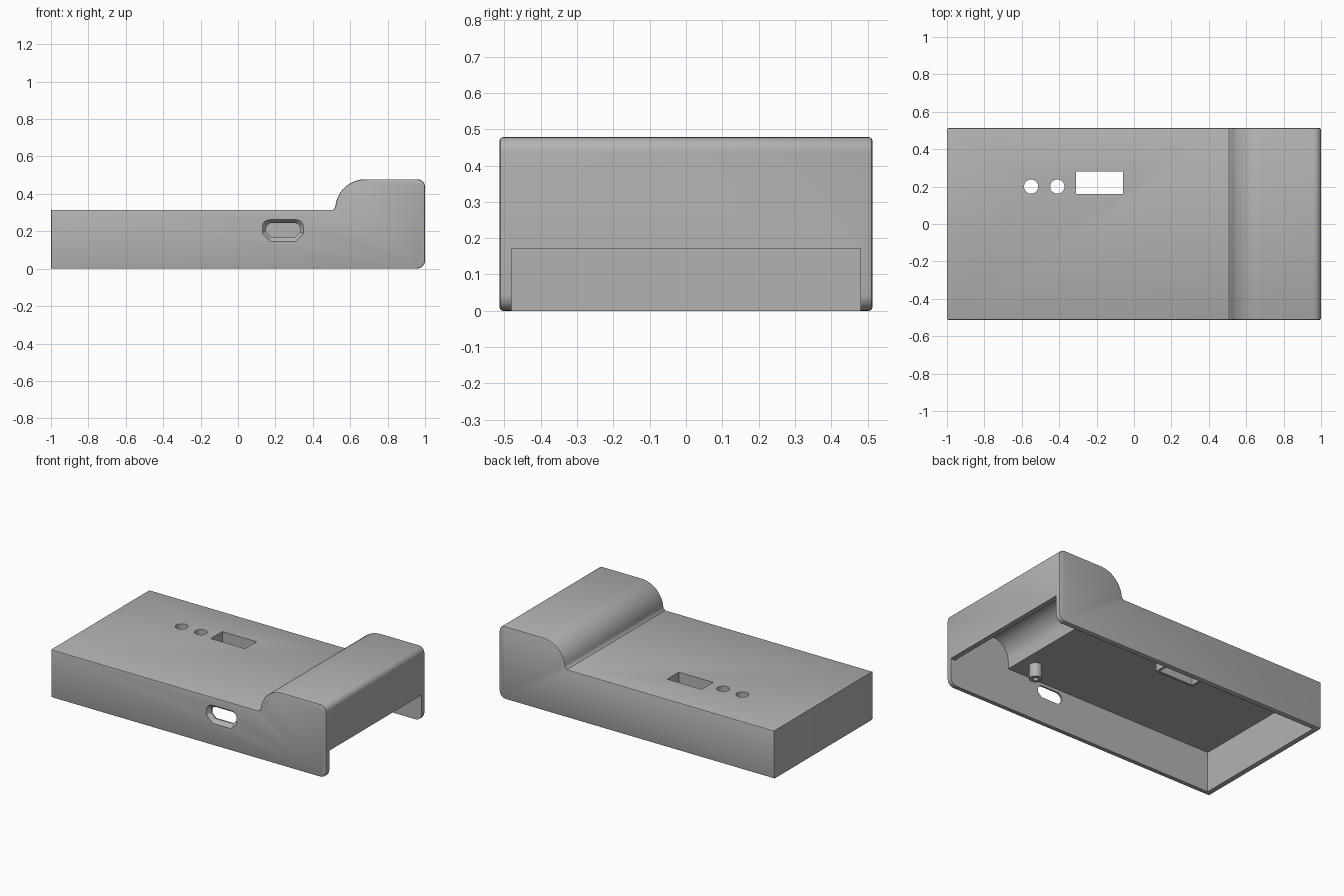
import bpy, bmesh, math

if "Cube" in bpy.data.objects:
    bpy.data.objects.remove(bpy.data.objects["Cube"], do_unlink=True)

GREY = (0.45, 0.45, 0.45, 1)
mat = bpy.data.materials.new("grey plastic")
mat.use_nodes = True
mat.diffuse_color = GREY
mat.node_tree.nodes["Principled BSDF"].inputs["Base Color"].default_value = GREY

HALF_Y, WALL = 0.513, 0.033
CEILING = 0.265


def arc(cx, cz, r, a0, a1, n=8):
    """Points along a circular arc, angles in degrees."""
    steps = [math.radians(a0 + (a1 - a0) * i / n) for i in range(n + 1)]
    return [(cx + r * math.cos(a), cz + r * math.sin(a)) for a in steps]


def loft(name, loops, bevel=0):
    """Solid through matching outlines, with optional bevel on both end rims."""
    bm = bmesh.new()
    rings = [[bm.verts.new(p) for p in loop] for loop in loops]
    n = len(rings[0])
    for a, b in zip(rings, rings[1:]):
        for i in range(n):
            j = (i + 1) % n
            bm.faces.new((a[i], a[j], b[j], b[i]))
    caps = [bm.faces.new(rings[0]), bm.faces.new(rings[-1])]
    bmesh.ops.recalc_face_normals(bm, faces=bm.faces)
    if bevel:
        rim = [e for f in caps for e in f.edges]
        bmesh.ops.bevel(bm, geom=rim, offset=bevel, segments=2,
                        profile=0.5, affect='EDGES')
    mesh = bpy.data.meshes.new(name)
    bm.to_mesh(mesh)
    bm.free()
    mesh.materials.append(mat)
    obj = bpy.data.objects.new(name, mesh)
    bpy.context.collection.objects.link(obj)
    return obj


def along_y(name, outline, y0, y1, bevel=0):
    return loft(name, [[(x, y, z) for x, z in outline] for y in (y0, y1)], bevel)


def along_z(name, outline, z0, z1):
    return loft(name, [[(x, y, z) for x, y in outline] for z in (z0, z1)])


def rect(x0, x1, y0, y1, grow=0):
    return [(x0 - grow, y0 - grow), (x1 + grow, y0 - grow),
            (x1 + grow, y1 + grow), (x0 - grow, y1 + grow)]


def circle(x, y, r, n=32):
    return arc(x, y, r, 0, 360, n)[:-1]


def cut(obj, cutter):
    """Subtract the cutter from the object, then discard the cutter."""
    cutter.hide_render = True
    mod = obj.modifiers.new("cut", 'BOOLEAN')
    mod.operation = 'DIFFERENCE'
    mod.solver = 'EXACT'
    mod.object = cutter
    bpy.context.view_layer.objects.active = obj
    bpy.ops.object.modifier_apply(modifier=mod.name)
    bpy.data.objects.remove(cutter, do_unlink=True)


# Outer case: low slab with a rounded raised end
outer = [(-1, 0), (-1, 0.315), (0.507, 0.315), (0.518, 0.325)]
outer += arc(0.68, 0.318, 0.16, 174, 90, 14)
outer += arc(0.96, 0.438, 0.04, 90, 0)
outer += arc(0.955, 0.045, 0.045, 0, -90)
case = along_y("case_shell", outer, -HALF_Y, HALF_Y, 0.008)

# Hollow, open underneath and through the lower part of the raised end
inner = [(-1 + WALL, -0.1), (-1 + WALL, CEILING), (0.56, CEILING)]
inner += arc(0.68, 0.318, 0.12, 180, 90, 12)
inner += [(0.967, 0.438), (0.967, 0.172), (1.1, 0.172), (1.1, -0.1)]
cut(case, along_y("cavity", inner, -HALF_Y + WALL, HALF_Y - WALL))

# Round holes and slot in the top
for x in (-0.55, -0.41):
    cut(case, along_z("round_hole", circle(x, 0.2, 0.038), 0.1, 0.5))
slot = (-0.31, -0.06, 0.16, 0.28)
cut(case, along_z("slot", rect(*slot), 0.1, 0.5))


# Tapered port in the front wall: chamfered below, rounded above
def port(x0, x1, z0, z1, chamfer, r):
    return ([(x0, z0 + chamfer), (x0 + chamfer, z0),
             (x1 - chamfer, z0), (x1, z0 + chamfer)]
            + arc(x1 - r, z1 - r, r, 0, 90, 6)
            + arc(x0 + r, z1 - r, r, 90, 180, 6))


big = port(0.13, 0.35, 0.145, 0.262, 0.043, 0.04)
small = port(0.15, 0.333, 0.168, 0.245, 0.028, 0.033)
stations = ((-0.55, big), (-HALF_Y, big), (-0.49, small), (-0.44, small))
cut(case, loft("port", [[(x, y, z) for x, z in o] for y, o in stations]))

# Guide around the slot, hanging under the top
guide = along_z("slot_guide", rect(*slot, 0.015), 0.195, CEILING + 0.005)
cut(guide, along_z("guide_opening", rect(*slot), 0.1, 0.5))

# Screw post under the top
post = along_z("screw_post", circle(0.46, -0.35, 0.038), 0.175, CEILING + 0.005)
cut(post, along_z("screw_bore", circle(0.46, -0.35, 0.016, 20), 0.1, 0.25))

# Smooth the curved surfaces, keep the edges crisp
for obj in (case, guide, post):
    bpy.ops.object.select_all(action='DESELECT')
    obj.select_set(True)
    bpy.context.view_layer.objects.active = obj
    bpy.ops.object.shade_smooth_by_angle(angle=math.radians(30))
